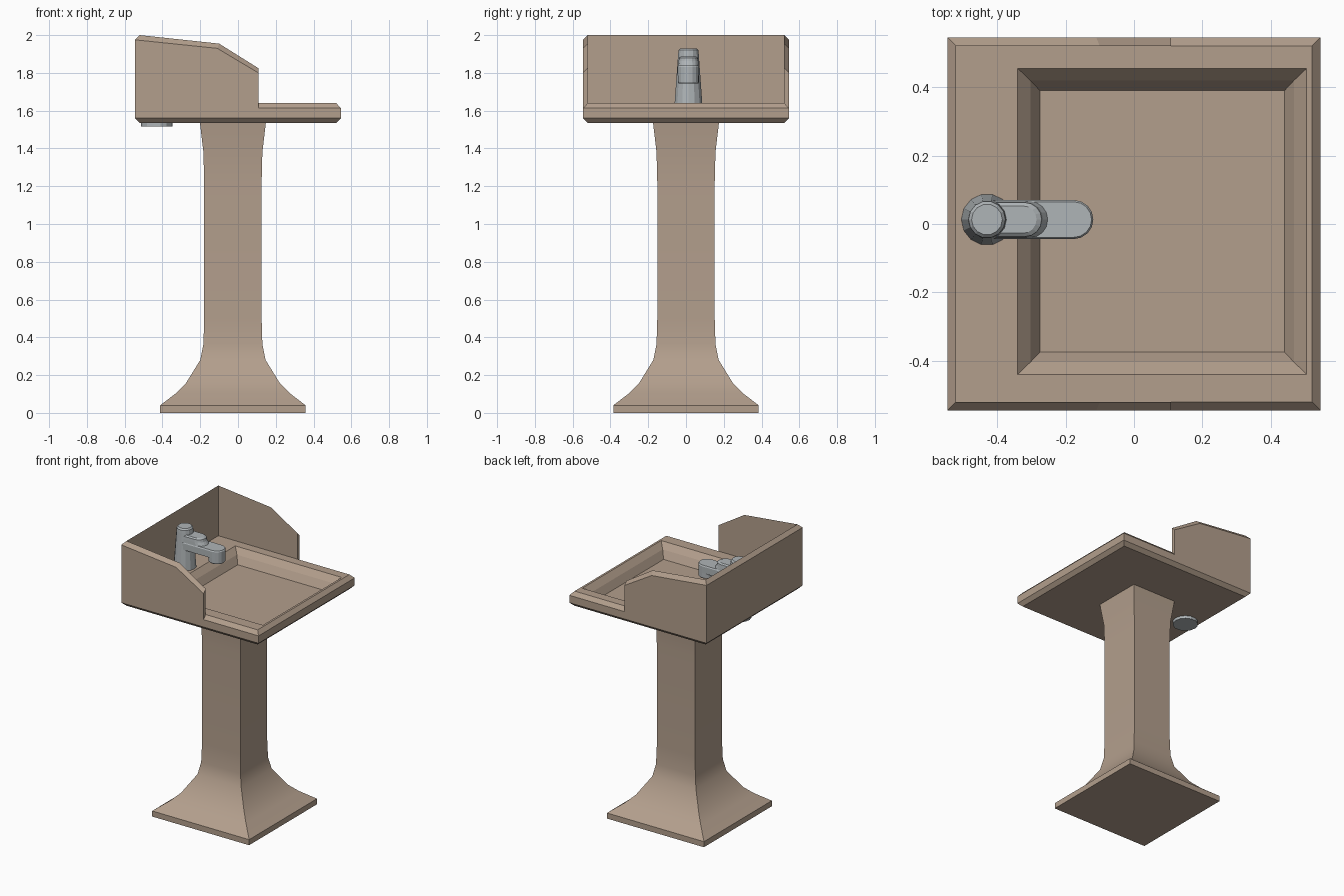
import bpy, bmesh, math

if "Cube" in bpy.data.objects:
    bpy.data.objects.remove(bpy.data.objects["Cube"])


def material(name, rgb):
    m = bpy.data.materials.new(name)
    m.diffuse_color = (*rgb, 1)
    m.use_nodes = True
    m.node_tree.nodes["Principled BSDF"].inputs["Base Color"].default_value = m.diffuse_color
    return m


STONE = material("tan stone", (0.45, 0.345, 0.265))
METAL = material("grey metal", (0.43, 0.46, 0.475))


def loft(name, rings, mat, closed=True, caps=True, smooth=None):
    """Join rings of equal point count into a skin."""
    bm = bmesh.new()
    vr = [[bm.verts.new(p) for p in r] for r in rings]
    n = len(rings[0])
    for a, b in zip(vr, vr[1:]):
        for i in range(n if closed else n - 1):
            j = (i + 1) % n
            bm.faces.new((a[i], a[j], b[j], b[i]))
    if caps:
        bm.faces.new(vr[0][::-1])
        bm.faces.new(vr[-1])
    bmesh.ops.recalc_face_normals(bm, faces=bm.faces)
    me = bpy.data.meshes.new(name)
    bm.to_mesh(me)
    bm.free()
    me.materials.append(mat)
    ob = bpy.data.objects.new(name, me)
    bpy.context.collection.objects.link(ob)
    if smooth:
        bpy.ops.object.select_all(action='DESELECT')
        ob.select_set(True)
        bpy.context.view_layer.objects.active = ob
        bpy.ops.object.shade_smooth_by_angle(angle=math.radians(smooth))
    return ob


def rect(x0, x1, y0, y1, z):
    return [(x0, y0, z), (x1, y0, z), (x1, y1, z), (x0, y1, z)]


def square(h, z, cx=0):
    return rect(cx - h, cx + h, -h, h, z)


def circle(cx, r, z, n=14):
    return [(cx + r * math.cos(2 * math.pi * i / n),
             FY + r * math.sin(2 * math.pi * i / n), z) for i in range(n)]


def stadium(x0, x1, r, z, n=8):
    """Straight back edge at x0, half-round front centred at x1."""
    pts = [(x0, FY - r, z)]
    pts += [(x1 + r * math.cos(a), FY + r * math.sin(a), z)
            for a in (-math.pi / 2 + math.pi * i / n for i in range(n + 1))]
    return pts + [(x0, FY + r, z)]


# Pedestal: square column flaring at the foot and the head
profile = [(0.385, 0), (0.385, 0.04), (0.30, 0.105), (0.25, 0.155),
           (0.173, 0.28), (0.156, 0.365), (0.152, 0.50), (0.152, 1.22),
           (0.156, 1.38), (0.175, 1.54)]
loft("pedestal", [square(h, z, -0.027) for h, z in profile], STONE, smooth=40)

# Basin slab with chamfered rim and stepped recess
loft("basin", [
    square(0.52, 1.535), square(0.545, 1.56), square(0.545, 1.613), square(0.52, 1.64),
    rect(-0.34, 0.505, -0.44, 0.455, 1.64),
    rect(-0.303, 0.468, -0.404, 0.42, 1.60),
    rect(-0.275, 0.44, -0.375, 0.39, 1.547)], STONE)

# Splash guard: thin U-shaped wall with a slanted top edge
# stations: outer x, inner x, outer top height
side = [(0.108, 0.108, 1.80), (-0.11, -0.10, 1.93), (-0.545, -0.52, 1.975)]
stations = [(s, -1) for s in side] + [(s, 1) for s in reversed(side)]
loft("splash_guard", [[
    (xo, 0.545 * k, 1.613), (xo, 0.545 * k, z),
    (xi, 0.52 * k, z + 0.025), (xi, 0.52 * k, 1.64)]
    for (xo, xi, z), k in stations], STONE, closed=False)

# Tap body: tapered post passing through the slab, with a rounded cap
FY, FX = 0.013, -0.43
loft("tap_body", [circle(FX, r, z) for r, z in
     [(0.083, 1.515), (0.083, 1.533), (0.075, 1.64), (0.056, 1.90),
      (0.054, 1.92), (0.045, 1.93)]], METAL)

# Spout arm and its downturned nozzle
loft("spout_arm", [stadium(FX, -0.176, r, z) for r, z in
     [(0.057, 1.785), (0.057, 1.832), (0.052, 1.84)]], METAL)
loft("spout_nozzle", [circle(-0.176, r, z, 16) for r, z in
     [(0.052, 1.745), (0.0565, 1.753), (0.0565, 1.79)]], METAL)

# Lever: short two-tier handle over the spout
loft("lever", [stadium(FX, x, r, z) for x, r, z in
     [(-0.303, 0.054, 1.835), (-0.318, 0.052, 1.862),
      (-0.320, 0.050, 1.88), (-0.325, 0.040, 1.888)]], METAL)
